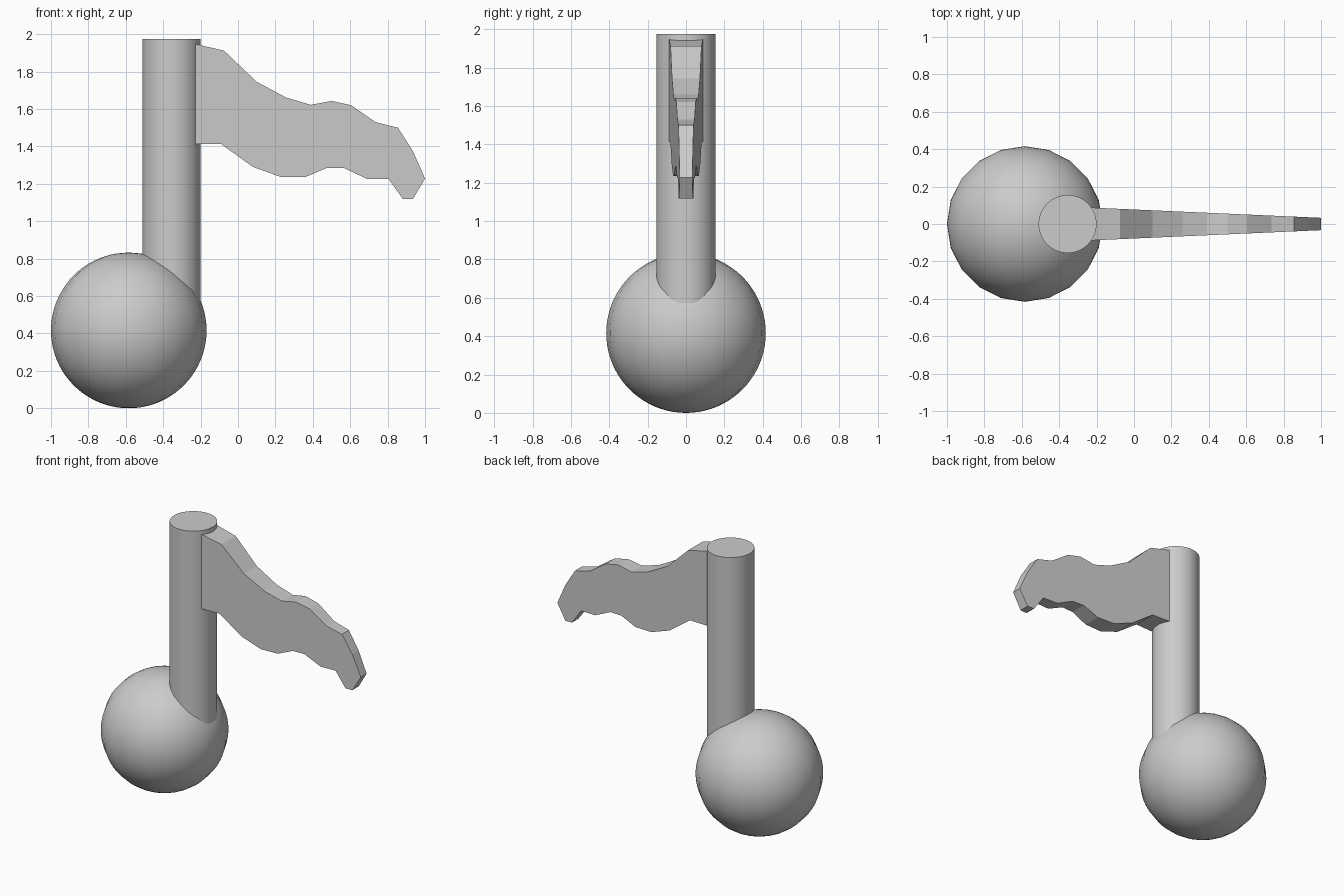
import bpy, bmesh

if "Cube" in bpy.data.objects:
    bpy.data.objects.remove(bpy.data.objects["Cube"])


def smooth(obj, angle=0.6):
    bpy.ops.object.select_all(action='DESELECT')
    obj.select_set(True)
    bpy.context.view_layer.objects.active = obj
    bpy.ops.object.shade_smooth_by_angle(angle=angle)


# Round note head
bpy.ops.mesh.primitive_uv_sphere_add(segments=20, ring_count=40, radius=0.416,
                                     location=(-0.584, 0, 0.416))
head = bpy.context.object
head.name = "note_head"
smooth(head)

# Upright stem, sunk into the head
STEM_BOTTOM, STEM_TOP = 0.42, 1.975
bpy.ops.mesh.primitive_cylinder_add(vertices=64, radius=0.155, depth=STEM_TOP - STEM_BOTTOM,
                                    location=(-0.355, 0, (STEM_TOP + STEM_BOTTOM) / 2))
stem = bpy.context.object
stem.name = "stem"
smooth(stem)

# Wavy flag: outline in x/z, thickness tapering towards the tip
outline = [(-0.24, 1.95), (-0.075, 1.912), (0.10, 1.745), (0.26, 1.66), (0.39, 1.622),
           (0.50, 1.643), (0.605, 1.62), (0.735, 1.53), (0.855, 1.50), (0.935, 1.375),
           (1.0, 1.228), (0.935, 1.118), (0.882, 1.118), (0.805, 1.226), (0.69, 1.226),
           (0.565, 1.285), (0.475, 1.285), (0.36, 1.236), (0.23, 1.236), (0.08, 1.29),
           (-0.09, 1.412), (-0.24, 1.412)]


def half_thickness(x):
    return 0.033 + (1.0 - x) * 0.0445


bm = bmesh.new()
front = [bm.verts.new((x, -half_thickness(x), z)) for x, z in outline]
back = [bm.verts.new((x, half_thickness(x), z)) for x, z in outline]
bm.faces.new(front)
bm.faces.new(back[::-1])
for i in range(len(outline)):
    j = (i + 1) % len(outline)
    bm.faces.new((front[i], back[i], back[j], front[j]))
bmesh.ops.recalc_face_normals(bm, faces=bm.faces)
mesh = bpy.data.meshes.new("flag")
bm.to_mesh(mesh)
bm.free()
flag = bpy.data.objects.new("flag", mesh)
bpy.context.collection.objects.link(flag)
